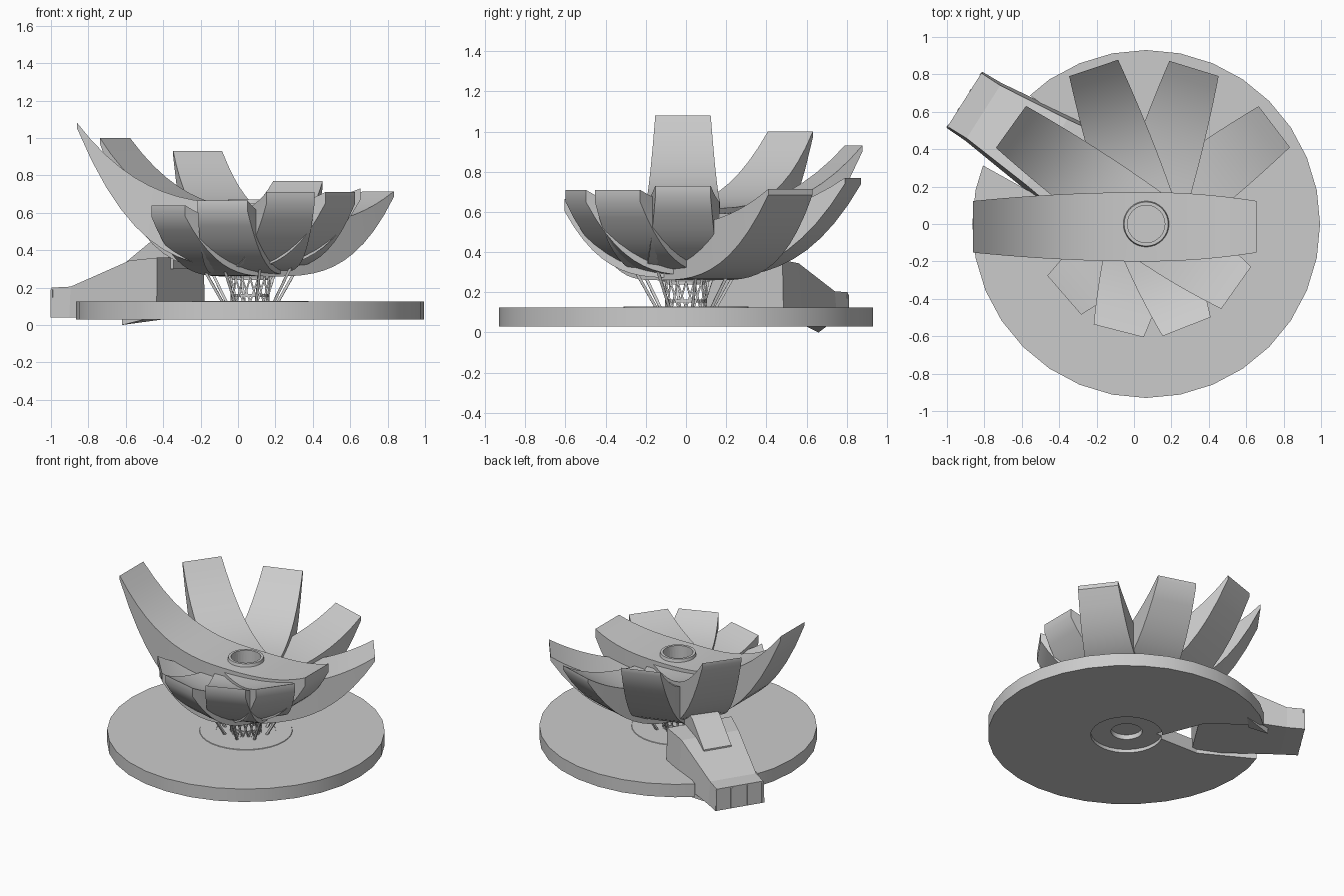
import bpy, bmesh
from math import sin, cos, pi, radians
from mathutils import Vector

if "Cube" in bpy.data.objects:
    bpy.data.objects.remove(bpy.data.objects["Cube"])

HUB = Vector((0.065, 0, 0))


def make(name, verts, faces, smooth=None):
    me = bpy.data.meshes.new(name)
    me.from_pydata(verts, [], faces)
    bm = bmesh.new()
    bm.from_mesh(me)
    bmesh.ops.recalc_face_normals(bm, faces=bm.faces)
    bm.to_mesh(me)
    bm.free()
    ob = bpy.data.objects.new(name, me)
    bpy.context.collection.objects.link(ob)
    if smooth:
        bpy.ops.object.select_all(action='DESELECT')
        ob.select_set(True)
        bpy.context.view_layer.objects.active = ob
        bpy.ops.object.shade_smooth_by_angle(angle=radians(smooth))
    return ob


def loft(name, sections, smooth=None):
    """Skin closed cross-sections of equal length, capping both ends."""
    n = len(sections[0])
    verts = [p for s in sections for p in s]
    faces = [(i * n + j, i * n + (j + 1) % n, (i + 1) * n + (j + 1) % n, (i + 1) * n + j)
             for i in range(len(sections) - 1) for j in range(n)]
    faces += [tuple(range(n)), tuple(range(len(verts) - n, len(verts)))]
    return make(name, verts, faces, smooth)


def ring(r, z, n=32):
    return [HUB + Vector((r * cos(2 * pi * k / n), r * sin(2 * pi * k / n), z)) for k in range(n)]


def lathe(name, profile, n=32, smooth=None):
    """Spin a closed (r, z) profile about the hub axis."""
    m = len(profile)
    verts = [p for r, z in profile for p in ring(r, z, n)]
    faces = [(i * n + k, i * n + (k + 1) % n, (i + 1) % m * n + (k + 1) % n, (i + 1) % m * n + k)
             for i in range(m) for k in range(n)]
    return make(name, verts, faces, smooth)


def radial(az):
    """Map (outward, sideways, up) to world space for a direction from the hub."""
    a = radians(az)
    d, s = Vector((cos(a), sin(a), 0)), Vector((-sin(a), cos(a), 0))
    return lambda u, v, z: HUB + d * u + s * v + Vector((0, 0, z))


def cut(ob, tool):
    tool.hide_render = True
    tool.hide_viewport = True
    m = ob.modifiers.new("cut", 'BOOLEAN')
    m.operation, m.object, m.solver = 'DIFFERENCE', tool, 'EXACT'


def rod(name, a, b, r, n=4):
    d = (b - a).normalized()
    x = d.orthogonal().normalized()
    y = d.cross(x)
    return loft(name, [[p + x * r * cos(2 * pi * k / n) + y * r * sin(2 * pi * k / n)
                        for k in range(n)] for p in (a, b)])


# Crossing petal strips: back reach, back tip z, front reach, front tip z, front bend (degrees)
hub_cutter = loft("hub_cutter", [ring(0.1, 0.38), ring(0.1, 1.2)])
petals = [(0.925, 1.08, 0.59, 0.73, 0), (0.89, 1.0, 0.59, 0.71, 0.4), (0.88, 0.93, 0.59, 0.71, 2.9),
          (0.87, 0.77, 0.59, 0.665, 2.7), (0.86, 0.715, 0.58, 0.64, 3.8)]
for i, (rb, zb, rf, zf, bend) in enumerate(petals):
    f = radial(180 - 35.7 * i)
    fr = radial(180 - 35.7 * i + bend)
    top, low = 0.65 - 0.03 * i, 0.31 - 0.0125 * i
    off = 0.015 if i == 0 else 0
    secs = []
    for k in range(-12, 13):
        t = abs(k) / 12
        w = 0.185 - 0.047 * t * t
        if k > 0:
            g, u = f, rb * t
            zi, zo = top + (zb - top) * t ** 2.8, low + (zb - 0.03 - low) * t ** 3
        else:
            g, u = fr, -rf * t
            zi, zo = top + (zf - top) * t ** 3, low + (zf - 0.06 - low) * t ** 3
        secs.append([g(u, off - w, zi), g(u, off + w, zi), g(u, off + w, zo), g(u, off - w, zo)])
    strip = loft(f"petal_strip_{i + 1}", secs, 35)
    cut(strip, hub_cutter)

# Rim around the hole at the flower centre
lathe("hub_rim", [(0.1, 0.64), (0.1, 0.672), (0.118, 0.672), (0.125, 0.64)], 32, 40)

# Round base plate with recessed underside hub and a wedge notch for the entrance
base = lathe("base_plate", [(0.105, 0.125), (0.93, 0.125), (0.93, 0.03), (0.24, 0.03),
                            (0.24, 0.055), (0.105, 0.055)], 32, 30)
g = radial(147.6)
outline = [(0.2, 0.0), (0.5, 0.18), (1.2, 0.22), (1.2, -0.27), (0.5, -0.22)]
cut(base, loft("notch_cutter", [[g(u, v, z) for u, v in outline] for z in (-0.1, 0.3)]))
loft("base_hub_cap", [ring(0.107, 0.09), ring(0.107, 0.126)])
lathe("base_hub_ring", [(0.2, 0.12), (0.2, 0.129), (0.31, 0.129), (0.315, 0.12)], 32, 30)

# Woven column between base and flower
for k in range(16):
    for turn in (-28, 28):
        rod("column_lattice_rod", radial(22.5 * k)(0.1, 0, 0.12),
            radial(22.5 * k + turn)(0.115, 0, 0.29), 0.006)
for z in (0.15, 0.24):
    lathe("column_band", [(0.092, z), (0.092, z + 0.015), (0.104, z + 0.015), (0.104, z)], 24)

# Leaning struts around the column
for k in range(8):
    f = radial(45 * k + 12)
    rod("leaning_strut", f(0.15, 0, 0.12), f(0.3, 0, 0.38), 0.01)


# Entrance building: tapered hall on the notch axis
U, V = 0.026, -0.04


def hall(name, stations):
    loft(name, [[g(u + U, V - w, lo), g(u + U, V + w, lo), g(u + U, V + w * k, hi),
                 g(u + U, V - w * k, hi)] for u, w, lo, hi, k in stations])


hall("entrance_hall", [(0.44, 0.24, 0.06, 0.36, 0.97), (0.63, 0.23, 0.05, 0.345, 0.9),
                       (1.03, 0.182, 0.04, 0.205, 0.92), (1.15, 0.178, 0.04, 0.2, 0.95)])
hall("entrance_ramp", [(0.42, 0.1, 0.3, 0.5, 1), (0.56, 0.1, 0.3, 0.45, 1),
                       (0.76, 0.1, 0.25, 0.31, 1)])
# Door mullions
for v in (-0.165, -0.06, 0.06, 0.165):
    loft("door_mullion", [[g(u + U, V + v + s * 0.008, z)
                           for u, s in ((1.14, -1), (1.153, -1), (1.153, 1), (1.14, 1))]
                          for z in (0.045, 0.19)])

# Broken plate fragment sagging beside the notch
make("plate_fragment", [(-0.62, 0.66, 0.0), (-0.4, 0.7, 0.03), (-0.5, 0.6, 0.03),
                        (-0.62, 0.66, 0.05), (-0.4, 0.7, 0.1), (-0.5, 0.6, 0.1)],
     [(0, 1, 2), (3, 4, 5), (0, 1, 4, 3), (1, 2, 5, 4), (2, 0, 3, 5)])
